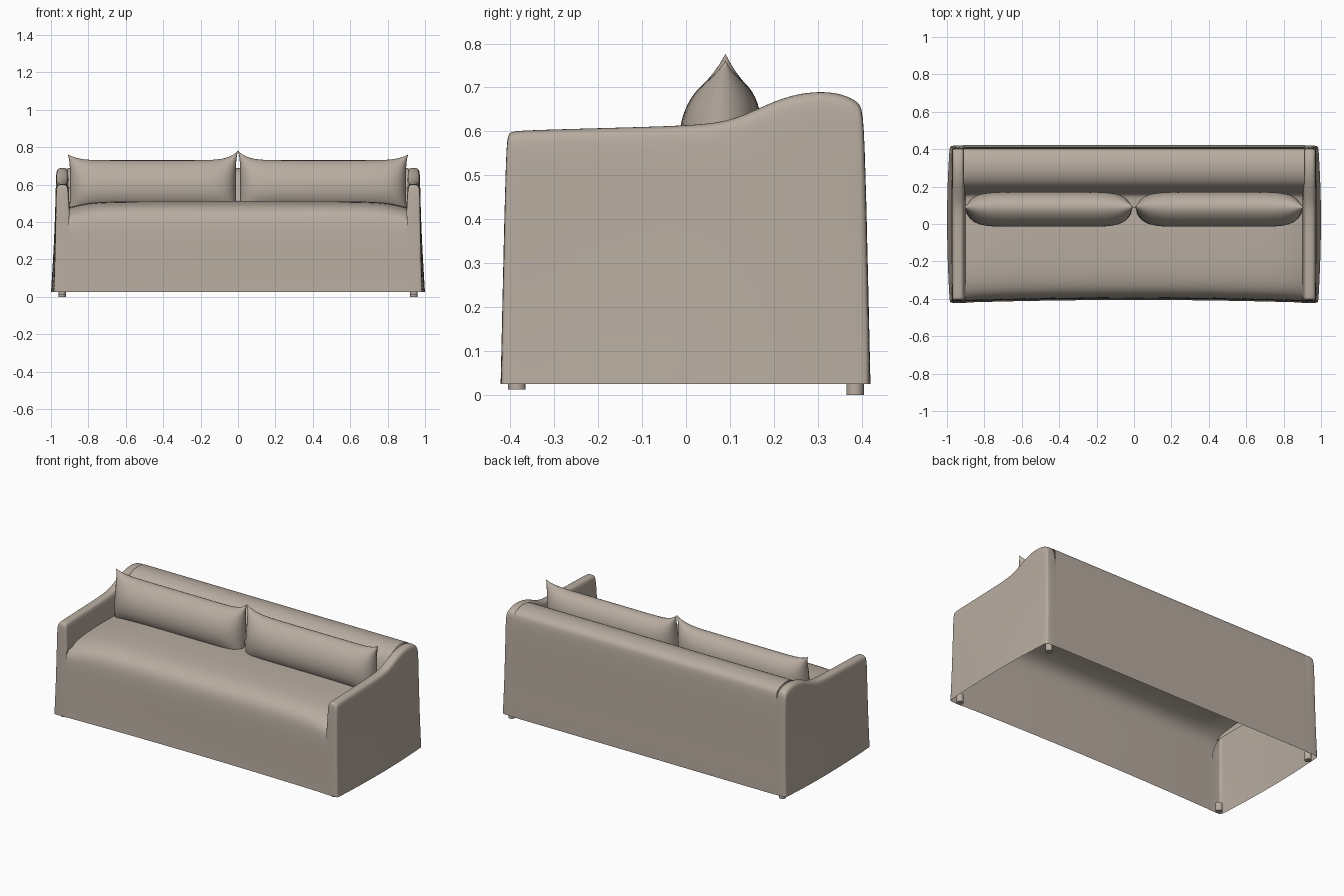
import bpy
import bmesh
from math import copysign
from mathutils import Vector

if "Cube" in bpy.data.objects:
    bpy.data.objects.remove(bpy.data.objects["Cube"])

# Single linen fabric
fabric = bpy.data.materials.new("warm_grey_linen")
fabric.use_nodes = True
fabric.diffuse_color = (0.48, 0.415, 0.355, 1)
fabric.node_tree.nodes["Principled BSDF"].inputs["Base Color"].default_value = fabric.diffuse_color
fabric.node_tree.nodes["Principled BSDF"].inputs["Roughness"].default_value = 0.9


def loft(name, rows, outward, caps=(), levels=2):
    """Skin rows of points, add end caps, and turn the first face outward."""
    bm = bmesh.new()
    grid = [[bm.verts.new(p) for p in row] for row in rows]
    for a, b in zip(grid, grid[1:]):
        for i in range(len(a) - 1):
            bm.faces.new((a[i], a[i + 1], b[i + 1], b[i]))
    for index, corner in caps:
        bm.faces.new(grid[index] + [bm.verts.new(corner)])
    bmesh.ops.remove_doubles(bm, verts=bm.verts, dist=1e-5)
    bmesh.ops.recalc_face_normals(bm, faces=bm.faces)
    bm.faces.ensure_lookup_table()
    bm.normal_update()
    if bm.faces[0].normal.dot(Vector(outward)) < 0:
        bmesh.ops.reverse_faces(bm, faces=bm.faces)
    mesh = bpy.data.meshes.new(name)
    bm.to_mesh(mesh)
    bm.free()
    mesh.materials.append(fabric)
    mesh.shade_smooth()
    obj = bpy.data.objects.new(name, mesh)
    bpy.context.collection.objects.link(obj)
    if levels:
        sub = obj.modifiers.new("soft_fabric", 'SUBSURF')
        sub.levels = sub.render_levels = levels
        sub.boundary_smooth = 'PRESERVE_CORNERS'
    return obj


# Slipcover: front skirt, seat, back roll and rear skirt in one open sheet
PROFILE = [(-0.42, 0.025), (-0.418, 0.06), (-0.413, 0.25), (-0.41, 0.38),
           (-0.395, 0.45), (-0.34, 0.492), (-0.22, 0.51), (0, 0.512),
           (0.14, 0.505), (0.165, 0.52), (0.18, 0.6), (0.21, 0.658),
           (0.26, 0.685), (0.31, 0.692), (0.36, 0.685), (0.397, 0.667),
           (0.409, 0.63), (0.414, 0.3), (0.422, 0.06), (0.422, 0.025)]
rows = []
for i in range(25):
    t = i / 12 - 1
    row = []
    for y, z in PROFILE:
        if y < -0.3:
            y += 0.014 * (1 - t * t)          # skirt bows in mid-span
        if -0.4 < y < 0.17 and z > 0.4:
            z -= 0.035 * abs(t) ** 10         # seat dips beside the arms
        row.append((0.912 * t, y, z))
    rows.append(row)
loft("seat_back_and_skirt", rows, (0, -1, 0))

# Arms: hollow covers whose top edge rises into the back roll
ARM_TOP = [(-0.409, 0.59), (-0.402, 0.6), (-0.36, 0.603), (-0.18, 0.608),
           (0, 0.613), (0.09, 0.621), (0.15, 0.645), (0.2, 0.668),
           (0.25, 0.685), (0.31, 0.692), (0.36, 0.685), (0.395, 0.667),
           (0.407, 0.645)]


def arm_section(side, y, top, squeeze):
    bow = 0.016 * (1 - (y / 0.42) ** 2)
    low = 0.44 if y < 0.22 else top - 0.06
    pts = [(0.984 + bow, 0.025), (0.982 + bow, 0.06), (0.975 + bow * 0.5, 0.3),
           (0.974, top - 0.05), (0.97, top - 0.008), (0.95, top),
           (0.925, top), (0.91, top - 0.008), (0.905, top - 0.05), (0.9, low)]
    return [(side * (0.94 + (x - 0.94) * squeeze), y * (1 + 0.035 * (1 - z / 0.62)), z)
            for x, z in pts]


for side, label in ((1, "left"), (-1, "right")):
    last = len(ARM_TOP) - 1
    sections = [arm_section(side, y, top, 0.88 if i in (0, last) else 1)
                for i, (y, top) in enumerate(ARM_TOP)]
    caps = [(0, (side * 0.895, -0.422, 0.025)), (last, (side * 0.895, 0.42, 0.025))]
    loft(label + "_arm", sections, (side, 0, 0), caps)

# Back cushions: pinched edges and drawn-out corners
N = 24
for side, label in ((1, "left"), (-1, "right")):
    skins = []
    for face in (-1, 1):
        skin = []
        for i in range(N + 1):
            s = 2 * i / N - 1
            u = copysign(1 - (1 - abs(s)) ** 1.6, s)
            row = []
            for j in range(N + 1):
                s = 2 * j / N - 1
                v = copysign(1 - (1 - abs(s)) ** 1.6, s)
                flare = 0.05 if u < 0 else 0.032
                height = 0.13 + flare * abs(u) ** 9
                thick = 0.092 * (1 - u ** 8) ** 0.65 * (1 - v * v) ** 0.55
                x = 0.455 + 0.455 * u - 0.012 * copysign(u ** 8, u) * (1 - v ** 4)
                row.append((side * x, 0.078 + 0.012 * v + face * thick, 0.6 + height * v))
            skin.append(row)
        skins.append(skin)
    # Front skin, then the rear skin walked back, closes the cushion
    rings = [a + b[::-1] for a, b in zip(*skins)]
    loft(label + "_back_cushion", rings, (0, -1, 0), levels=0)

# Small feet just under the hem
for side, label in ((1, "left"), (-1, "right")):
    for y, bottom, end in ((-0.385, 0.012, "front"), (0.385, 0.0, "rear")):
        bpy.ops.mesh.primitive_cylinder_add(vertices=16, radius=0.02, depth=0.05,
                                            location=(side * 0.94, y, bottom + 0.025))
        foot = bpy.context.object
        foot.name = label + "_" + end + "_foot"
        foot.data.materials.append(fabric)
        bpy.ops.object.shade_smooth_by_angle()
